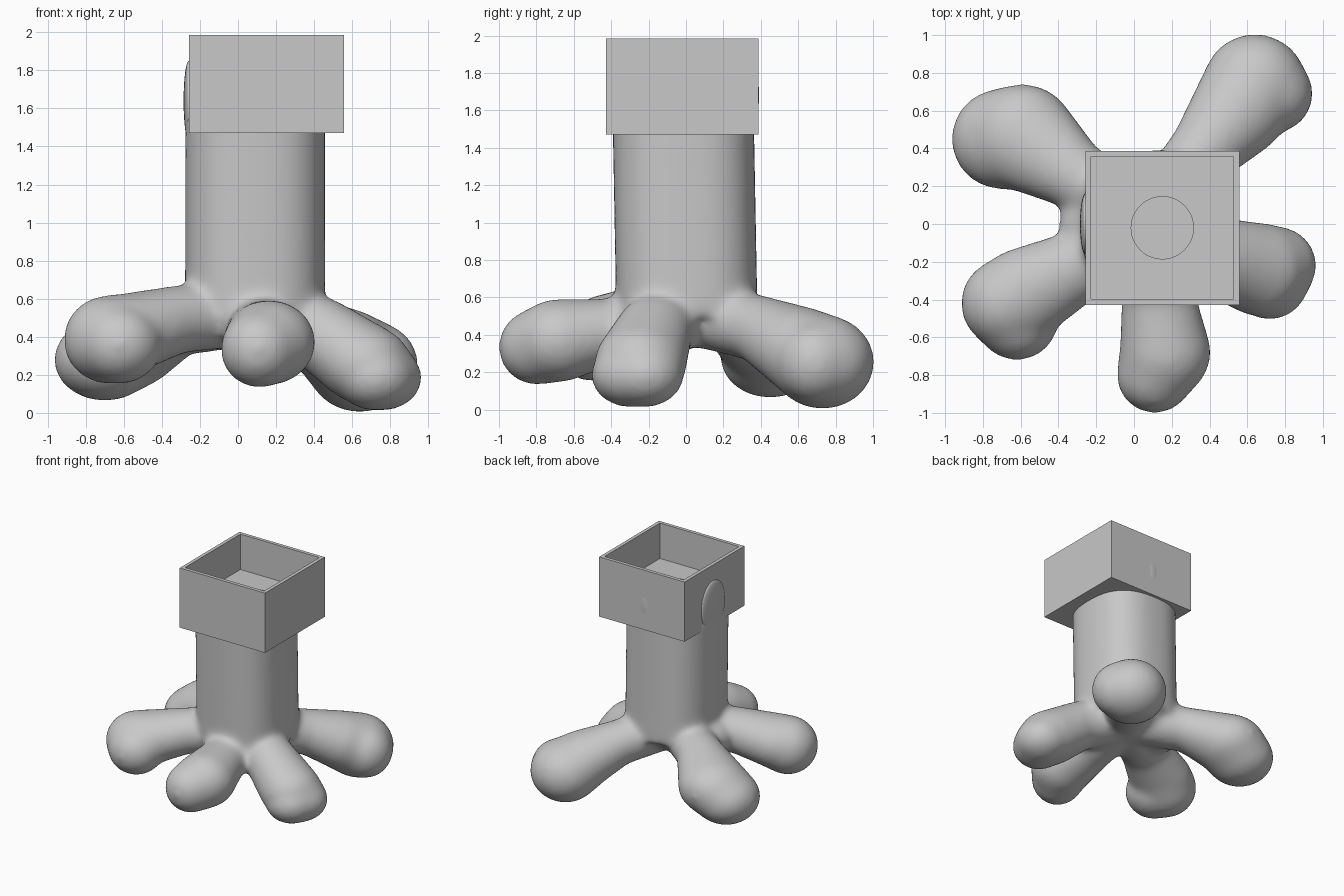
import bpy
import bmesh
import math
from mathutils import Matrix, Vector

cube = bpy.data.objects.get("Cube")
if cube:
    bpy.data.objects.remove(cube, do_unlink=True)

GREY = (0.58, 0.58, 0.58, 1.0)
grey = bpy.data.materials.new("plain grey")
grey.use_nodes = True
grey.diffuse_color = GREY
grey.node_tree.nodes["Principled BSDF"].inputs["Base Color"].default_value = GREY


def make_object(name, bm):
    mesh = bpy.data.meshes.new(name)
    bm.to_mesh(mesh)
    bm.free()
    mesh.materials.append(grey)
    obj = bpy.data.objects.new(name, mesh)
    bpy.context.collection.objects.link(obj)
    return obj


def placed(centre, scale):
    return Matrix.Translation(centre) @ Matrix.Diagonal((*scale, 1))


def add_ball(bm, centre, radius, height):
    bmesh.ops.create_icosphere(bm, subdivisions=3, radius=1,
                               matrix=placed(centre, (radius, radius, height)))


def add_limb(bm, stations):
    """Sweep balls through stations of x, y, z, radius and half height."""
    stations = [Vector(s) for s in stations]
    for start, end in zip(stations, stations[1:]):
        steps = max(2, math.ceil((end - start).length / 0.06))
        for i in range(steps + 1):
            x, y, z, radius, height = start.lerp(end, i / steps)
            add_ball(bm, (x, y, z), radius, height)


def add_trunk(bm, centre, half_x, half_y, bottom, top, roundness, lean):
    """Column with a rounded-square section that leans slightly forward."""
    made = bmesh.ops.create_cone(bm, cap_ends=True, segments=64,
                                 radius1=1, radius2=1, depth=1)
    power = 2 / roundness
    for vert in made["verts"]:
        x, y, z = vert.co
        vert.co = (centre[0] + half_x * math.copysign(abs(x) ** power, x),
                   centre[1] + half_y * math.copysign(abs(y) ** power, y) - lean * z,
                   bottom + (top - bottom) * (z + 0.5))


# Trunk with a domed underside and five limbs, fused into one soft body
bm = bmesh.new()
add_trunk(bm, (0.09, -0.005), 0.368, 0.378, 0.5, 1.57, 2.6, 0.02)
add_ball(bm, (0.08, -0.01, 0.56), 0.36, 0.22)
add_ball(bm, (-0.22, 0, 0.5), 0.18, 0.14)  # web between the two right limbs

ROOT = (0.09, 0, 0.53, 0.18, 0.18)
LIMBS = {
    "back_left": [(0.38, 0.40, 0.43, 0.19, 0.18), (0.55, 0.60, 0.33, 0.255, 0.225),
                  (0.64, 0.73, 0.255, 0.28, 0.255), (0.74, 0.69, 0.25, 0.21, 0.22)],
    "back_right": [(-0.33, 0.27, 0.47, 0.19, 0.175), (-0.59, 0.46, 0.35, 0.285, 0.23),
                   (-0.70, 0.45, 0.28, 0.27, 0.22)],
    "front_right": [(-0.33, -0.24, 0.49, 0.20, 0.18), (-0.58, -0.37, 0.42, 0.25, 0.21),
                    (-0.68, -0.42, 0.385, 0.24, 0.235), (-0.62, -0.50, 0.36, 0.225, 0.21)],
    "front": [(0.13, -0.40, 0.42, 0.20, 0.175), (0.165, -0.68, 0.37, 0.245, 0.225),
              (0.11, -0.80, 0.335, 0.205, 0.205)],
    "front_left": [(0.43, -0.17, 0.42, 0.21, 0.19), (0.66, -0.24, 0.26, 0.25, 0.21),
                   (0.76, -0.22, 0.185, 0.21, 0.175), (0.72, -0.30, 0.185, 0.21, 0.175)],
}
for stations in LIMBS.values():
    add_limb(bm, [ROOT] + stations)
body = make_object("trunk_and_limbs", bm)
remesh = body.modifiers.new("fuse", 'REMESH')
remesh.mode = 'VOXEL'
remesh.voxel_size = 0.02
remesh.use_smooth_shade = True
soften = body.modifiers.new("soften", 'SMOOTH')
soften.factor = 0.5
soften.iterations = 30

# Square tray with a recessed floor and a round hole
bm = bmesh.new()
bmesh.ops.create_cube(bm, size=1, matrix=placed((0.15, -0.02, 1.728), (0.815, 0.815, 0.515)))
tray = make_object("square_tray", bm)

bm = bmesh.new()
bmesh.ops.create_cube(bm, size=1, matrix=placed((0.15, -0.02, 1.93), (0.755, 0.755, 0.5)))
cavity = make_object("cavity_cutter", bm)

bm = bmesh.new()
bmesh.ops.create_cone(bm, cap_ends=True, segments=48, radius1=0.165, radius2=0.165,
                      depth=0.4, matrix=Matrix.Translation((0.15, -0.02, 1.6)))
hole = make_object("hole_cutter", bm)

for cutter in (cavity, hole):
    cutter.hide_render = True
    cut = tray.modifiers.new(cutter.name, 'BOOLEAN')
    cut.operation = 'DIFFERENCE'
    cut.solver = 'EXACT'
    cut.object = cutter

# Bake the cuts, then remove the cutters
depsgraph = bpy.context.evaluated_depsgraph_get()
cut_mesh = bpy.data.meshes.new_from_object(tray.evaluated_get(depsgraph))
tray.modifiers.clear()
tray.data = cut_mesh
for cutter in (cavity, hole):
    bpy.data.objects.remove(cutter, do_unlink=True)

# Slight swellings where the trunk shows through the tray walls
for name, centre, scale in (
        ("side_swelling", (-0.258, 0, 1.64), (0.028, 0.16, 0.21)),
        ("back_swelling", (0.13, 0.376, 1.68), (0.06, 0.014, 0.12))):
    bm = bmesh.new()
    bmesh.ops.create_icosphere(bm, subdivisions=4, radius=1, matrix=placed(centre, scale))
    swelling = make_object(name, bm)
    for face in swelling.data.polygons:
        face.use_smooth = True
